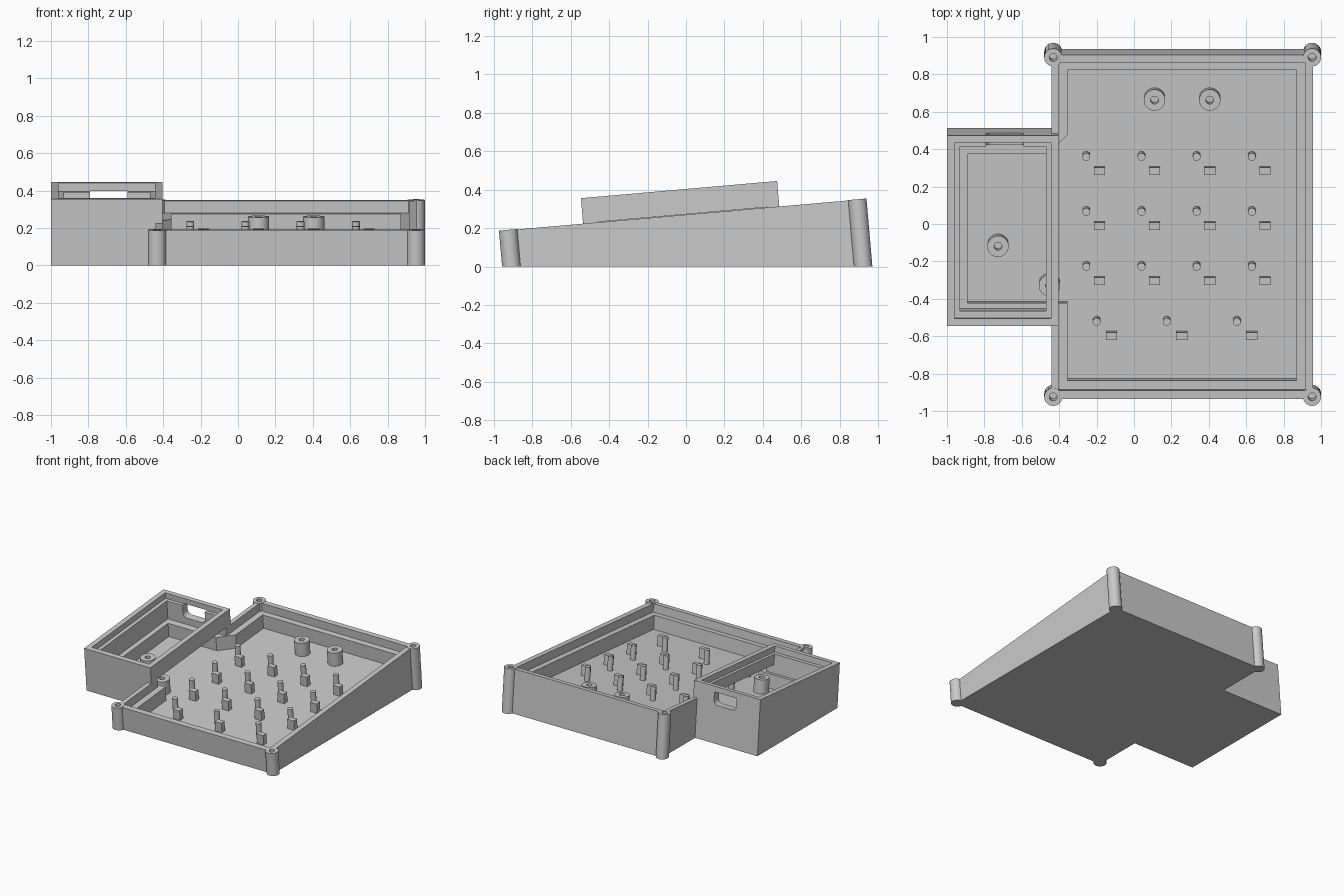
import bpy, bmesh, math
from mathutils import Matrix

if "Cube" in bpy.data.objects:
    bpy.data.objects.remove(bpy.data.objects["Cube"])

TILT = math.radians(5)
# sloped frame: x across, y along the slope, z normal to it (0 = rim of the tray)
FRAME = Matrix.Translation((0, -0.006, 0.269)) @ Matrix.Rotation(TILT, 4, 'X')
FLOOR, LEDGE = -0.178, -0.066

grey = bpy.data.materials.new("plastic_grey")
grey.diffuse_color = (0.59, 0.59, 0.59, 1)
grey.use_nodes = True
grey.node_tree.nodes["Principled BSDF"].inputs["Base Color"].default_value = grey.diffuse_color


def prism(name, pts, z0, z1, mat=FRAME):
    bm = bmesh.new()
    face = bm.faces.new([bm.verts.new((x, y, z0)) for x, y in pts])
    top = bmesh.ops.extrude_face_region(bm, geom=[face])["geom"]
    bmesh.ops.translate(bm, vec=(0, 0, z1 - z0),
                        verts=[v for v in top if isinstance(v, bmesh.types.BMVert)])
    # extruding keeps the first face only when it is still a boundary: cap if open
    open_edges = [e for e in bm.edges if e.is_boundary]
    if open_edges:
        bmesh.ops.holes_fill(bm, edges=open_edges, sides=0)
    bm.transform(mat)
    bmesh.ops.recalc_face_normals(bm, faces=bm.faces)
    me = bpy.data.meshes.new(name)
    bm.to_mesh(me)
    bm.free()
    me.materials.append(grey)
    ob = bpy.data.objects.new(name, me)
    bpy.context.collection.objects.link(ob)
    return ob


def trim_below_ground(ob):
    bm = bmesh.new()
    bm.from_mesh(ob.data)
    bmesh.ops.bisect_plane(bm, geom=bm.verts[:] + bm.edges[:] + bm.faces[:], dist=1e-5,
                           plane_co=(0, 0, 0), plane_no=(0, 0, 1), clear_inner=True)
    bmesh.ops.holes_fill(bm, edges=[e for e in bm.edges if e.is_boundary], sides=0)
    bmesh.ops.recalc_face_normals(bm, faces=bm.faces)
    bm.to_mesh(ob.data)
    bm.free()


def rect(x0, x1, y0, y1):
    return [(x0, y0), (x1, y0), (x1, y1), (x0, y1)]


def circle(x, y, r, n=32):
    return [(x + r * math.cos(2 * math.pi * i / n), y + r * math.sin(2 * math.pi * i / n))
            for i in range(n)]


def slot(x0, x1, y0, y1, r, n=6):
    # square upper corners, rounded lower corners
    pts = [(x1, y1), (x0, y1)]
    for cx, start in ((x0 + r, math.pi), (x1 - r, 1.5 * math.pi)):
        for k in range(n + 1):
            a = start + k / n * math.pi / 2
            pts.append((cx + r * math.cos(a), y0 + r + r * math.sin(a)))
    return pts


def boolean(ob, tool, op):
    bpy.context.view_layer.objects.active = ob
    m = ob.modifiers.new(op, 'BOOLEAN')
    m.operation, m.solver, m.object = op, 'EXACT', tool
    bpy.ops.object.modifier_apply(modifier=m.name)
    bpy.data.objects.remove(tool)


def cut(ob, *args):
    boolean(ob, prism("cutter", *args), 'DIFFERENCE')


def join(ob, *args):
    tool = prism("addition", *args)
    trim_below_ground(tool)
    boolean(ob, tool, 'UNION')


def smooth(ob):
    bpy.ops.object.select_all(action='DESELECT')
    ob.select_set(True)
    bpy.context.view_layer.objects.active = ob
    bpy.ops.object.shade_smooth_by_angle(angle=math.radians(30))


# solid outer shape: wide tray plus the raised side box, flat underneath
case = prism("case", rect(-0.44, 0.957, -0.933, 0.914), -0.6, 0)
trim_below_ground(case)
join(case, rect(-1.0, -0.405, -0.531, 0.493), -0.6, 0.133)

# ledge-level pocket, running under the side box's inner wall
cut(case, [(-0.405, -0.888), (0.915, -0.888), (0.915, 0.873), (-0.405, 0.873),
           (-0.405, 0.43), (-0.93, 0.43), (-0.93, -0.453), (-0.405, -0.453)], LEDGE, 0.002)
# floor-level pocket with the chamfered corner
cut(case, [(-0.355, -0.84), (0.87, -0.84), (0.87, 0.827), (-0.355, 0.827),
           (-0.355, 0.48), (-0.46, 0.375), (-0.89, 0.375), (-0.89, -0.425),
           (-0.355, -0.425)], FLOOR, -0.03)
# side box opening and its lid recess
cut(case, rect(-0.93, -0.47, -0.453, 0.43), -0.02, 0.1)
cut(case, rect(-0.96, -0.445, -0.49, 0.456), 0.086, 0.3)
# cable slot in the back wall
cut(case, slot(-0.79, -0.59, -0.012, 0.089, 0.035), -0.6, -0.4,
    FRAME @ Matrix.Rotation(math.pi / 2, 4, 'X'))

# corner screw posts
for x in (-0.432, 0.952):
    for y in (-0.922, 0.9):
        join(case, circle(x, y, 0.048), -0.55, 0.002)
        cut(case, circle(x, y, 0.021, 20), -0.13, 0.1)
smooth(case)

# screw bosses
for i, (x, y) in enumerate([(0.11, 0.665), (0.405, 0.665), (-0.727, -0.12), (-0.452, -0.33)]):
    boss = prism(f"screw_boss_{i}", circle(x, y, 0.057), FLOOR - 0.005, LEDGE)
    cut(boss, circle(x, y, 0.021, 20), FLOOR + 0.01, 0)
    smooth(boss)

# support pegs, each with a small block beside it
spots = [(-0.255 + 0.295 * c, 0.36 - 0.295 * r, 0.07) for r in range(3) for c in range(4)]
spots += [(-0.2 + 0.375 * c, -0.525, 0.08) for c in range(3)]
for i, (x, y, dx) in enumerate(spots):
    smooth(prism(f"support_peg_{i}", circle(x, y, 0.021, 20), FLOOR - 0.005, LEDGE))
    bx, by = x + dx, y - 0.08
    prism(f"support_block_{i}", rect(bx - 0.03, bx + 0.03, by - 0.02, by + 0.02),
          FLOOR - 0.005, -0.098)
